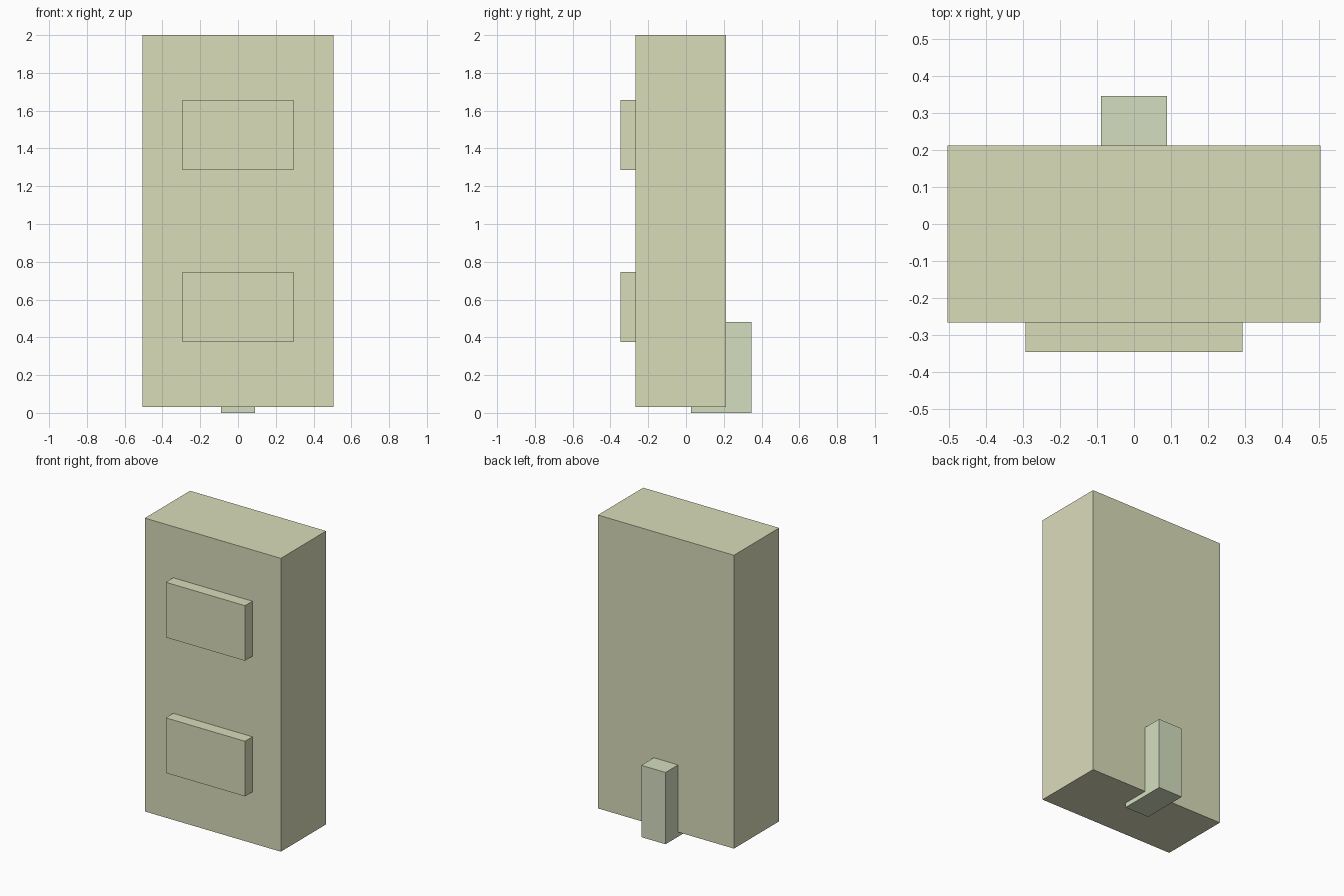
import bpy

if "Cube" in bpy.data.objects:
    bpy.data.objects.remove(bpy.data.objects["Cube"])


def material(name, rgb):
    mat = bpy.data.materials.new(name)
    mat.diffuse_color = (*rgb, 1.0)
    mat.use_nodes = True
    mat.node_tree.nodes["Principled BSDF"].inputs["Base Color"].default_value = mat.diffuse_color
    return mat


def box(name, x, y, z, mat):
    """Box symmetric in x with half width x, spanning y and z ranges."""
    bpy.ops.mesh.primitive_cube_add(
        size=1, location=(0, (y[0] + y[1]) / 2, (z[0] + z[1]) / 2))
    obj = bpy.context.object
    obj.name = name
    obj.scale = (2 * x, y[1] - y[0], z[1] - z[0])
    bpy.ops.object.transform_apply(location=False, rotation=False, scale=True)
    obj.data.materials.append(mat)
    return obj


cream = material("cream", (0.70, 0.715, 0.49))
pale_green = material("pale_green", (0.66, 0.73, 0.53))

# Main cabinet, raised slightly off the ground
box("cabinet_body", 0.505, (-0.267, 0.213), (0.031, 2.0), cream)

# Two raised front panels
for name, z0 in (("lower_panel", 0.376), ("upper_panel", 1.286)):
    box(name, 0.294, (-0.346, -0.257), (z0, z0 + 0.37), cream)

# Rear support block, running under and into the cabinet
box("rear_support", 0.09, (0.027, 0.346), (0.0, 0.482), pale_green)
